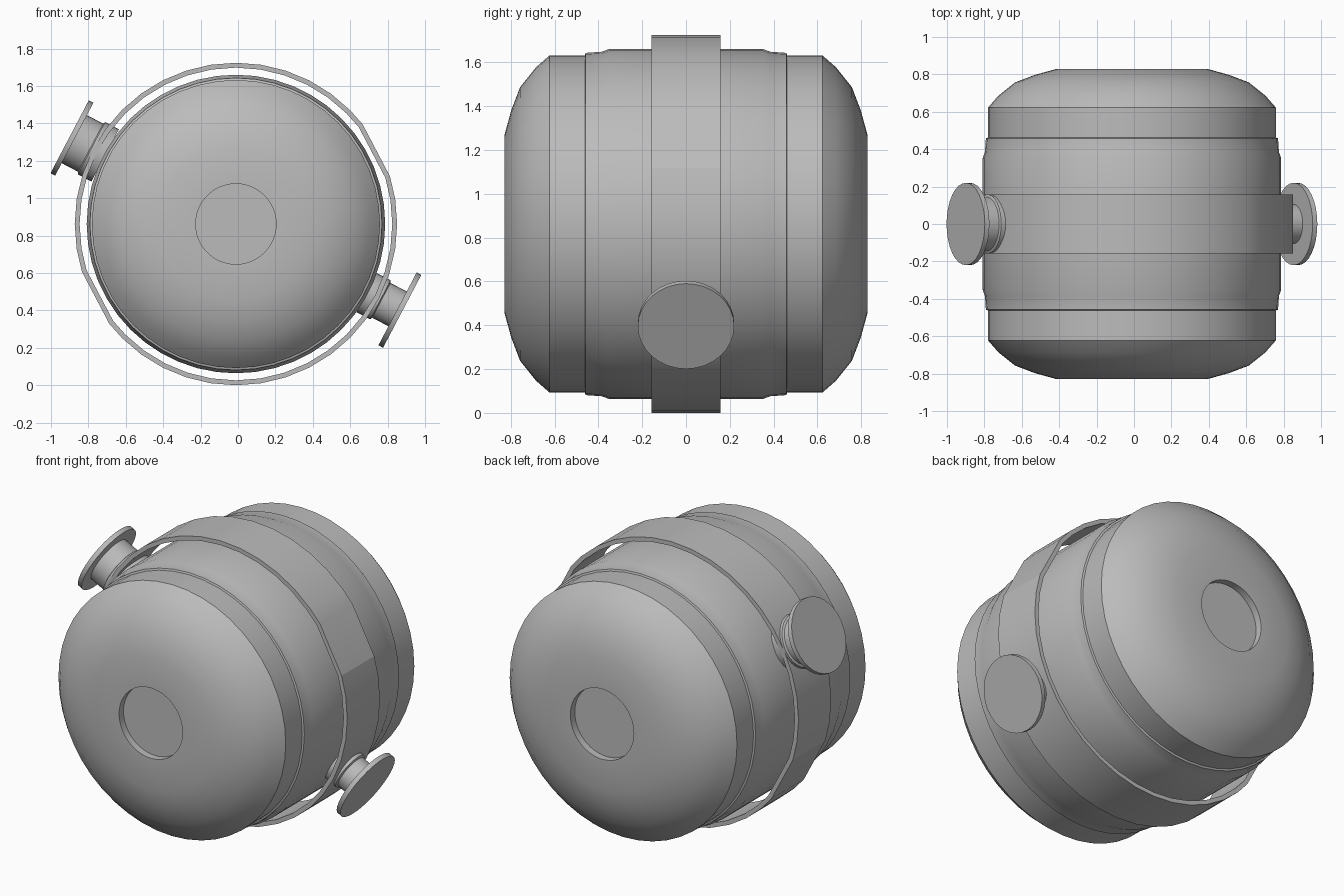
import bpy, bmesh
from math import cos, sin, pi, atan2, radians
from mathutils import Matrix, Vector

cube = bpy.data.objects.get("Cube")
if cube:
    bpy.data.objects.remove(cube)

CENTRE = Vector((-0.011, 0, 0.862))
PORT_ANGLE = radians(-27.7)

grey = bpy.data.materials.new("plain grey")
grey.use_nodes = True
colour = (0.5, 0.5, 0.5, 1)
grey.diffuse_color = colour
grey.node_tree.nodes["Principled BSDF"].inputs["Base Color"].default_value = colour


def finish(bm, name, angle):
    bmesh.ops.recalc_face_normals(bm, faces=bm.faces)
    mesh = bpy.data.meshes.new(name)
    bm.to_mesh(mesh)
    bm.free()
    mesh.materials.append(grey)
    ob = bpy.data.objects.new(name, mesh)
    bpy.context.collection.objects.link(ob)
    bpy.ops.object.select_all(action="DESELECT")
    ob.select_set(True)
    bpy.context.view_layer.objects.active = ob
    bpy.ops.object.shade_smooth_by_angle(angle=radians(angle))
    return ob


def lathe(name, profile, axis, angles, closed=False, angle=30):
    """Revolve (radius, distance) points about an axis through the centre."""
    bm = bmesh.new()
    axis = Vector(axis).normalized()
    v = Vector((0, 1, 0)) if abs(axis.y) < 0.5 else Vector((0, 0, 1))
    u = v.cross(axis)
    rings = [[bm.verts.new(CENTRE + axis * d + (u * cos(a) + v * sin(a)) * r)
              for a in angles] for r, d in profile]
    n = len(angles)
    pairs = list(zip(rings, rings[1:]))
    if closed:
        pairs.append((rings[-1], rings[0]))
    else:
        bm.faces.new(rings[0])
        bm.faces.new(rings[-1])
    for a, b in pairs:
        for i in range(n):
            j = (i + 1) % n
            bm.faces.new((a[i], a[j], b[j], b[i]))
    return finish(bm, name, angle)


def circle(n):
    return [2 * pi * i / n for i in range(n)]


# Drum body with domed ends, shallow end recesses and stepped collars
half = [(0.215, 0.785), (0.215, 0.828), (0.408, 0.828), (0.52, 0.797), (0.625, 0.757),
        (0.715, 0.685), (0.77, 0.622), (0.77, 0.462), (0.781, 0.458),
        (0.786, 0.385), (0.798, 0.352)]
body = half + [(r, -d) for r, d in reversed(half)]
lathe("drum_body", body, (0, 1, 0), circle(48), angle=24)

# Hollow centre band, flattened into a pad under each port
def near_port(a):
    x, z = cos(a), sin(a)
    tilt = atan2(z, x) - PORT_ANGLE
    return abs(sin(tilt)) < sin(radians(10.5))

port_pads = [PORT_ANGLE + s * radians(10.5) + k * pi for s in (-1, 1) for k in (0, 1)]
kept = [a for a in circle(40) if not near_port(a)] + port_pads
# The lathe's u axis for +y is +x, and v is +z
kept = sorted(a % (2 * pi) for a in kept)
lathe("centre_band", [(0.862, -0.158), (0.862, 0.158), (0.836, 0.158), (0.836, -0.158)],
      (0, 1, 0), kept, closed=True, angle=14)

# Two opposite ports, each a stepped neck with a flat end disc
port_dir = Vector((cos(PORT_ANGLE), 0, sin(PORT_ANGLE)))
for name, sign, neck, step in (("right_port", -1, 0.145, 0.158), ("left_port", 1, 0.105, 0.118)):
    lathe(name, [(step, 0.79), (step, 0.872), (neck, 0.878), (neck, 0.976),
                 (0.22, 0.976), (0.22, 1.004)], port_dir * sign, circle(32))
